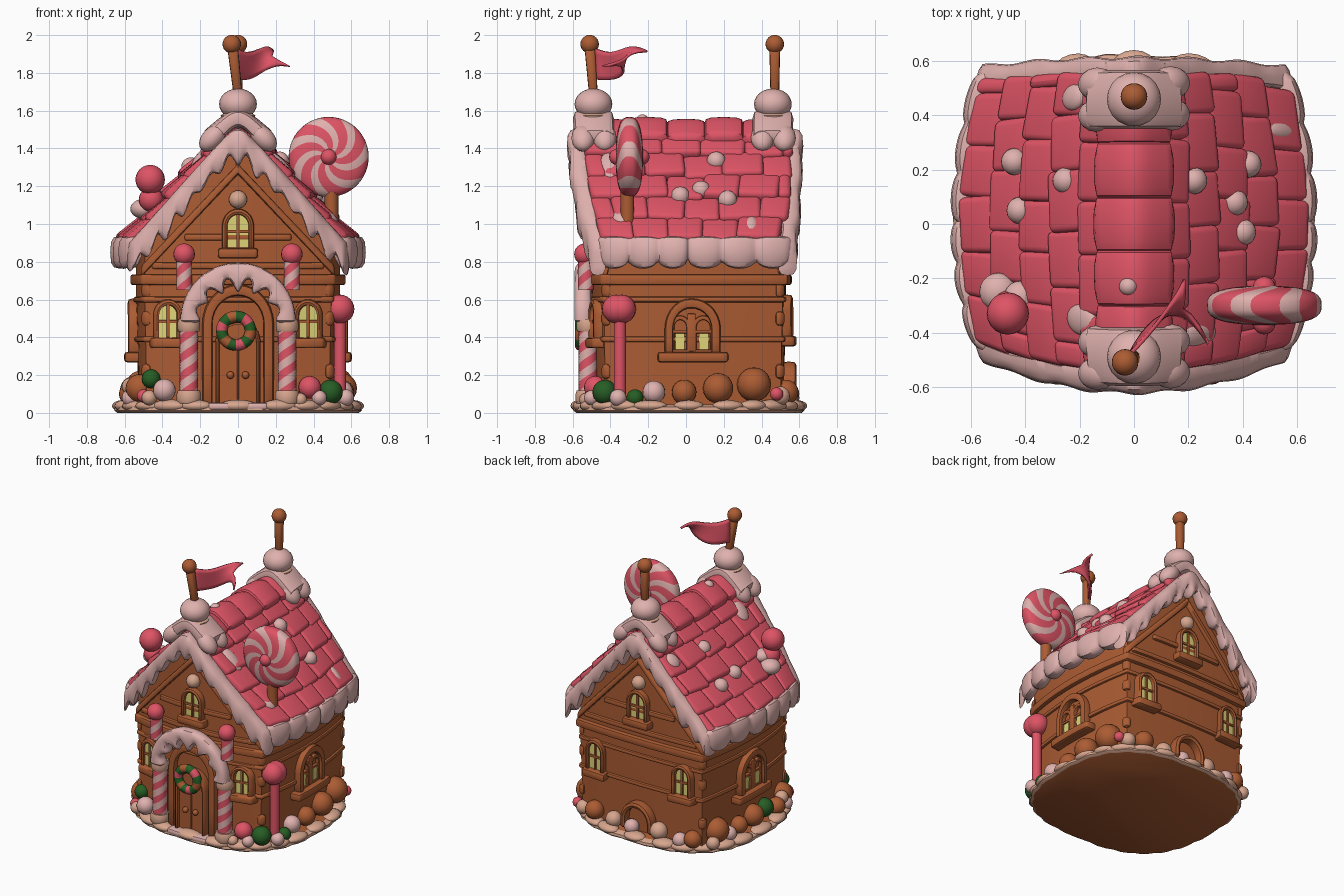
import bpy, bmesh, math, random
from mathutils import Vector as V, Matrix

if "Cube" in bpy.data.objects:
    bpy.data.objects.remove(bpy.data.objects["Cube"])
random.seed(4)
pi, cos, sin = math.pi, math.cos, math.sin
I = Matrix.Identity(4)

def mat(name, *c):
    m = bpy.data.materials.new(name)
    m.diffuse_color = (*c, 1)
    m.use_nodes = True
    m.node_tree.nodes["Principled BSDF"].inputs["Base Color"].default_value = m.diffuse_color
    return m
BROWN = mat("gingerbread", .41, .107, .033)
PINK = mat("candy_pink", .73, .088, .13)
ICING = mat("icing", .74, .44, .42)
BISCUIT = mat("biscuit", .68, .38, .27)
YELLOW = mat("window_glow", .74, .66, .19)
GREEN = mat("leaf_green", .02, .11, .018)

def warp(v):
    # bulge the whole house outward in plan
    x, y = v.x, v.y
    v.x = x * (1 - .35 * y * y)
    v.y = y * (1 - (.45 if y < 0 else .12) * x * x)

def finish(name, bm, mats, bevel=0, bent=True, seg=2, angle=42):
    bmesh.ops.recalc_face_normals(bm, faces=bm.faces)
    if bevel:
        es = [e for e in bm.edges if len(e.link_faces) == 2 and e.calc_face_angle() > .6]
        bmesh.ops.bevel(bm, geom=es, offset=bevel, segments=seg, affect='EDGES', profile=.5, clamp_overlap=True)
    if bent:
        for v in bm.verts:
            warp(v.co)
    me = bpy.data.meshes.new(name)
    bm.to_mesh(me)
    bm.free()
    for m in mats if isinstance(mats, list) else [mats]:
        me.materials.append(m)
    me.shade_smooth()
    me.set_sharp_from_angle(angle=math.radians(angle))
    o = bpy.data.objects.new(name, me)
    bpy.context.collection.objects.link(o)
    return o

def box(bm, c, size, M=I):
    r = bmesh.ops.create_cube(bm, size=1, matrix=M @ Matrix.Translation(c) @ Matrix.Diagonal((*size, 1)))
    es = {e for v in r['verts'] for e in v.link_edges}
    long = [e for e in es if e.calc_length() > .3]
    if long:
        bmesh.ops.subdivide_edges(bm, edges=long, cuts=9, use_grid_fill=True)

def boxes(name, items, m, bevel=.012, M=I):
    bm = bmesh.new()
    for c, s in items:
        box(bm, c, s, M)
    return finish(name, bm, m, bevel)

def balls(name, items, m, flat=1):
    bm = bmesh.new()
    for x, y, z, r in items:
        bmesh.ops.create_uvsphere(bm, u_segments=20, v_segments=12, radius=r,
                                  matrix=Matrix.Translation((x, y, z)) @ Matrix.Diagonal((1, 1, flat, 1)))
    return finish(name, bm, m, bent=False)

def loft(bm, rings, mi=lambda i, k: 0, caps=True):
    vs = [[bm.verts.new(p) for p in r] for r in rings]
    n = len(rings[0])
    for i in range(len(vs) - 1):
        for k in range(n):
            f = bm.faces.new((vs[i][k], vs[i][(k + 1) % n], vs[i + 1][(k + 1) % n], vs[i + 1][k]))
            f.material_index = mi(i, k)
    if caps:
        bm.faces.new(vs[0])
        bm.faces.new(vs[-1])

def rope(name, path, m, M=I, n=12, bent=True):
    """path: (centre, half height vector, half depth vector) per ring; rounded ends"""
    p = [tuple(map(V, q)) for q in path]
    a, b = p[0], p[-1]
    end = lambda q, r: (q[0] + (q[0] - r[0]).normalized() * .015, q[1] * .6, q[2] * .6)
    p = [end(a, p[1])] + p + [end(b, p[-2])]
    soft = lambda t: math.copysign(abs(t) ** .65, t)
    bm = bmesh.new()
    loft(bm, [[M @ (c + h * soft(sin(2 * pi * k / n)) + d * soft(cos(2 * pi * k / n)))
               for k in range(n)] for c, h, d in p])
    return finish(name, bm, m, bent=bent)

def turned(name, c, prof, mats, cols=24, twist=0, rule=lambda i, k: 0, axis='Z', bent=False):
    """lathe profile (radius, height, twist share) with helical stripes by rule"""
    R = Matrix.Translation(c) @ (Matrix.Rotation(pi / 2, 4, 'X') if axis == 'Y' else I)
    bm = bmesh.new()
    loft(bm, [[R @ V((r * cos(a), r * sin(a), z)) for a in
               [2 * pi * k / cols + twist * t for k in range(cols)]] for r, z, t in prof], rule)
    return finish(name, bm, mats, bent=bent)

def rod(name, c, r, h, m, striped=False):
    return turned(name, c, [(r, h * i / 24, i / 24) for i in range(25)], m, 24, h * 32 * striped,
                  lambda i, k: int(striped and k // 6 % 2))

def arch_pts(w, h, n=14):
    # arched outline: legs then half round
    a = w / 2
    pts = [(-a, 0, -1, 0), (-a, (h - a) / 2, -1, 0)]
    pts += [(-a * cos(pi * i / n), h - a + a * sin(pi * i / n), -cos(pi * i / n), sin(pi * i / n)) for i in range(n + 1)]
    return pts + [(a, (h - a) / 2, 1, 0), (a, 0, 1, 0)]

def arch_frame(name, w, h, t, d, M, m=BROWN):
    rope(name, [((x, -d / 2, z), (nx * t, 0, nz * t), (0, d, 0)) for x, z, nx, nz in arch_pts(w, h)], m, M, 8)

def arch_plate(name, w, h, M, m, d=.009):
    bm = bmesh.new()
    loft(bm, [[M @ V((x, y, z)) for x, z, _, _ in arch_pts(w, h)] for y in (0, -d)])
    finish(name, bm, m)

def window(name, x, y, z, w, h, turn=0, twin=False):
    M = Matrix.Translation((x, y, z)) @ Matrix.Rotation(turn, 4, 'Z')
    if twin:
        boxes(name + "_pane", [((s * w * .25, -.008, .05), (w * .2, .009, .09)) for s in (-1, 1)], YELLOW, 0, M)
        boxes(name + "_rails", [((0, -.008, .0), (w, .03, .02)), ((0, -.008, .105), (w * .9, .025, .018)),
                                ((0, -.008, .1), (.045, .03, .2))], BROWN, .005, M)
        for s in (-1, 1):
            arch_frame(name + "_inner_frame", w * .36, h * .7, .012, .015, M @ Matrix.Translation((s * w * .24, 0, 0)))
    else:
        arch_plate(name + "_pane", w, h, M @ Matrix.Translation((0, -.01, 0)), YELLOW)
        boxes(name + "_bars", [((0, -.012, h / 2), (.018, .036, h)), ((0, -.012, h * .45), (w, .034, .016))], BROWN, .003, M)
    arch_frame(name + "_frame", w, h, .026 if twin else .016, .03, M)
    boxes(name + "_sill", [((0, -.02, -.03), (w * 1.5, .085, .055))], BROWN, .015, M)

# walls, slightly narrower at the foot
top = lambda x: 1.47 - 1.03 * abs(x)
bm = bmesh.new()
xs = [-.54 + 1.08 * i / 20 for i in range(21)]
ys = [-.5 + 1.03 * i / 12 for i in range(13)]
per = [(x, -.5) for x in xs] + [(.54, y) for y in ys[1:]] + [(x, .53) for x in xs[-2::-1]] + [(-.54, y) for y in ys[-2:0:-1]]
loft(bm, [[(x * f, y * f, z) for x, y in per] for z, f in ((.03, .975), (.39, .99), (.6, 1))] + [[(x, y, top(x)) for x, y in per]], caps=False)
finish("walls", bm, BROWN)

# wall ledges, eave beams and corner blocks
for z, h, e in ((.39, .03, .012), (.6, .03, .014), (.705, .055, .03)):
    boxes("wall_ledge", [((0, .015, z), (1.08 + 2 * e, 1.03 + 2 * e, h))], BROWN, .012)
for s in (-1, 1):
    boxes("corner_blocks", [((s * .53, y, z), (.05, .05, .08)) for y in (-.485, .515) for z in (.22, .5, .65)], BROWN, .022)
    for y in (-.5, .53):
        rope("gable_trim", [((s * .55 * t, y, 1.29 - .53 * t), (0, 0, .028), (0, .025, 0)) for t in [i / 8 for i in range(9)]], BROWN)
boxes("gable_beams", [((0, y, z), (w, .04, .035)) for y in (-.5, .53) for z, w in ((.78, 1.0), (.93, .62))], BROWN, .01)

# base with biscuit rim
sp = lambda t, e=.75: math.copysign(abs(t) ** e, t)
bm = bmesh.new()
N = 72
plan = lambda k, f: (.63 * f * sp(cos(2 * pi * k / N)), .015 + .588 * f * sp(sin(2 * pi * k / N)))
loft(bm, [[(*plan(k, f + .01 * sin(k * 2.1)), z) for k in range(N)] for f, z in ((1.01, 0), (1.035, .012), (1.03, .03), (.97, .045))], lambda i, k: 1)
finish("base_plate", bm, [BROWN, BISCUIT], bent=False)
bm = bmesh.new()
for k in range(0, N, 3):
    x, y = plan(k, .97)
    bmesh.ops.create_uvsphere(bm, u_segments=16, v_segments=10, radius=1, matrix=Matrix.Translation((x, y, .037)) @
        Matrix.Rotation(2 * pi * k / N, 4, 'Z') @ Matrix.Diagonal((.056, random.uniform(.075, .1), random.uniform(.03, .035), 1)))
finish("base_rim", bm, BISCUIT, bent=False)
boxes("door_step", [((0, -.55, .035), (.36, .1, .04))], ICING, .015)

# roof deck, pink above and brown below
bm = bmesh.new()
prof = [(-.61, .88), (0, 1.51), (.61, .88), (.6, .81), (0, 1.43), (-.6, .81)]
loft(bm, [[(x, -.54 + 1.1 * i / 10, z) for x, z in prof] for i in range(11)], lambda i, k: 0 if k < 2 else 1)
finish("roof_deck", bm, [PINK, BROWN])

# staggered puffy roof tiles
bm = bmesh.new()
slope = math.atan(1.03)
for s in (-1, 1):
    for r in range(5):
        x = .12 + r * .109
        cuts = [-.54] + [-.54 + (.1 if r % 2 else .21) + .21 * i + random.uniform(-.015, .015) for i in range(5)] + [.56]
        for y0, y1 in zip(cuts, cuts[1:]):
            if y1 - y0 < .04:
                continue
            M = (Matrix.Translation((s * x, (y0 + y1) / 2, 1.525 - 1.03 * x + random.uniform(-.01, .012))) @
                 Matrix.Rotation(s * (slope - .13), 4, 'Y') @ Matrix.Rotation(random.uniform(-.08, .08), 4, 'Z'))
            bmesh.ops.create_cube(bm, size=1, matrix=M @ Matrix.Diagonal((.182, y1 - y0 + .006, .085, 1)))
finish("roof_tiles", bm, PINK, .034, seg=4)

def saddle(name, y, hw, m, half, lift, th):
    xs = [half * (i / 8 - 1) for i in range(17)]
    rope(name, [((x, y, 1.56 + lift - 1.0 * (math.sqrt(x * x + .004) - .063)), (x * 6 * th / 2, 0, th), (0, hw, 0)) for x in xs], m)
for i in range(5):
    saddle("ridge_tile", -.4 + .2 * i, .104, PINK, .13, -.038 + .01 * (i % 2), .035)

# icing drips along both gable ends
def drip(x):
    w = .5 + .5 * cos(2 * pi * x / .108)
    return .1 + .08 * w ** 1.0 * (.7 + .3 * sin(13 * x + 1))
for name, y in (("front_gable_icing", -.575), ("back_gable_icing", .565)):
    path = []
    for i in range(121):
        x = .645 * (i / 60 - 1)
        t = 1.51 - 1.0 * (math.sqrt(x * x + .002) - .04)
        d = drip(x) + .02
        path.append(((x, y, t - d / 2), (0, 0, d / 2), (0, .05 + .006 * sin(x * 29 + 1), 0)))
    rope(name, path, ICING)
# lumpy icing along the eaves
for s in (-1, 1):
    path = []
    for i in range(81):
        y = -.56 + 1.14 * i / 80
        l = abs(sin(pi * 6 * i / 80)) ** .45
        path.append(((s * (.612 + .012 * l), y, .868 - .018 * l), (0, 0, .055 + .032 * l), (.042 + .012 * l, 0, 0)))
    rope("eave_icing", path, ICING)

# snow saddles, finials and poles
for y, lean, name in ((-.49, -.03, "front"), (.46, 0, "back")):
    saddle(name + "_ridge_icing", y, .108, ICING, .165, .0, .05)
    bm = bmesh.new()
    for s, d in ((-1, -.06), (-1, .055), (1, -.055), (1, .06)):
        bmesh.ops.create_uvsphere(bm, u_segments=16, v_segments=10, radius=1, matrix=Matrix.Translation((s * .135, y + d, 1.455)) @
            Matrix.Rotation(s * slope, 4, 'Y') @ Matrix.Diagonal((.085, .062, .055, 1)))
    finish(name + "_ridge_drips", bm, ICING, bent=False)
    balls(name + "_finial", [(0, y, 1.635, .1)], ICING, .82)
    turned(name + "_finial_collar", (0, y, 1.55), [(.085, 0, 0), (.092, .025, 0), (.06, .045, 0)], BISCUIT)
    py = y + .01 * (lean == 0)
    rope(name + "_pole", [((lean * t, py - .02 * t * (lean < 0), 1.68 + .27 * t), (.023 + .006 * t, 0, 0), (0, .023 + .006 * t, 0))
                          for t in (0, .5, 1)], BROWN, bent=False)
    balls(name + "_pole_knob", [(lean * 1.1, py - .02 * (lean < 0), 1.952, .049)], BROWN)

# swallow tail flag
bm = bmesh.new()
g = []
for i in range(13):
    row = []
    for j in range(7):
        t, v = i / 12, j / 6
        L = t * (1 - .24 * (1 - abs(2 * v - 1)))
        y = v * .28 * L + (1 - v) * (.5 * L * (1 - L) + .04 * L)
        row.append(bm.verts.new((-.01 + L * (.28 - .08 * v * L), -.485 + y,
                                 1.765 + .165 * v + L * (.075 - .085 * v) - .018 * sin(L * 6.3))))
    g.append(row)
for i in range(12):
    for j in range(6):
        bm.faces.new((g[i][j], g[i + 1][j], g[i + 1][j + 1], g[i][j + 1]))
md = finish("flag", bm, PINK, bent=False).modifiers.new("thick", 'SOLIDIFY')
md.thickness = .014

# large swirl lollipop
prof = [(.212 * sp(sin(pi * i / 24), .8), .072 * sp(cos(pi * i / 24), .7), sin(pi * i / 24)) for i in range(1, 24)]
turned("lollipop_swirl", (.48, -.3, 1.355), prof, [PINK, ICING], 49, 1.3, lambda i, k: int(k % 7 > 3), 'Y')
balls("lollipop_hub", [(.48, -.365, 1.355, .042), (.48, -.235, 1.355, .042)], PINK)
rod("lollipop_stick", (.495, -.31, 1.0), .036, .2, BROWN)

# roof candies and icing dabs
balls("roof_candy", [(-.465, -.33, 1.235, .078), (-.46, -.31, 1.13, .065)], PINK)
balls("roof_candy_icing", [(-.5, -.25, 1.08, .07), (-.42, -.27, 1.13, .06)], ICING, .75)
balls("roof_snowballs", [(x, y, 1.56 - 1.03 * abs(x), .05) for x, y in ((-.44, .23), (-.25, .16), (.22, .16), (.42, .22), (-.42, .05),
                         (.4, -.03), (.37, .08))] + [(-.02, -.23, 1.545, .035)], ICING)
bm = bmesh.new()
for x, y, a, b in ((-.24, .47, .06, .05), (.57, .36, .09, .04), (.25, -.42, .1, .05), (-.2, -.36, .08, .06), (.52, -.4, .05, .05)):
    bmesh.ops.create_uvsphere(bm, u_segments=16, v_segments=10, radius=1, matrix=Matrix.Translation((x, y, 1.563 - 1.03 * abs(x))) @
        Matrix.Rotation(math.copysign(slope, x), 4, 'Y') @ Matrix.Diagonal((a, b, .028, 1)))
finish("roof_icing_dabs", bm, ICING)

# windows on every side
for s in (-1, 1):
    window("front_window", s * .41, -.5, .4, .135, .185)
    window("back_window", s * .39, .53, .41, .14, .2, pi)
    window("side_window", s * .54, .03, .325, .27, .255, s * pi / 2, True)
window("front_attic_window", 0, -.5, .875, .155, .19)
window("back_attic_window", 0, .53, .875, .155, .19, pi)
balls("gable_studs", [(0, -.51, 1.13, .048), (0, .54, 1.13, .048)], BISCUIT)
# back niche
Mb = Matrix.Translation((0, .525, .08)) @ Matrix.Rotation(pi, 4, 'Z')
arch_frame("back_niche", .24, .17, .022, .04, Mb)

# door with frame, knobs and wreath
Md = Matrix.Translation((0, -.505, .05))
arch_frame("door_surround", .36, .6, .03, .03, Md)
arch_plate("door_panel", .22, .42, Md, BROWN, .03)
arch_frame("door_frame", .24, .44, .013, .04, Md)
boxes("door_groove_bar", [((0, -.536, .2), (.01, .01, .26))], BROWN, .004)
balls("door_knobs", [(s * .04, -.545, .2, .02) for s in (-1, 1)], BROWN)
bm = bmesh.new()
loft(bm, [[(-.01 + cos(a) * (.076 + .03 * cos(b)), -.56 + .03 * sin(b), .435 + sin(a) * (.076 + .03 * cos(b)))
           for b in [2 * pi * k / 10 for k in range(10)]] for a in [2 * pi * i / 48 for i in range(49)]],
     lambda i, k: (0, 1, 0, 2)[i // 4 % 4], caps=False)
finish("wreath", bm, [GREEN, PINK, BROWN], bent=False)

# striped porch pillars with capitals and upper candy posts
for s in (-1, 1):
    rod("porch_pillar", (s * .26, -.52, .1), .05, .35, [PINK, ICING], True)
    for z, r in ((.05, .065), (.43, .06)):
        turned("pillar_capital", (s * .26, -.52, z), [(r * .9, 0, 0), (r, .015, 0), (r, .05, 0), (r * .9, .068, 0)], BISCUIT)
    rod("upper_post", (s * .285, -.53, .65), .042, .16, [PINK, ICING], True)
    balls("upper_post_candy", [(s * .285, -.535, .84, .057)], PINK)

# dripping porch arch
path = []
for i in range(91):
    a = pi * i / 90
    w = (.5 + .5 * cos(a * 12)) ** 1.1 * (.025 + .05 * sin(a) ** 2)
    d = V((-cos(a), 0, sin(a)))
    low = .225 - w
    path.append((V((0, -.545, .49)) + d * (.305 + low) / 2, d * (.305 - low) / 2, (0, .045, 0)))
rope("porch_arch_icing", path, ICING, bent=False)

# tall side lollipop
rod("garden_lollipop_stick", (.54, -.35, .06), .032, .45, PINK)
balls("garden_lollipop", [(.54, -.355 + d, .55, .076) for d in (-.014, .014)], PINK)

# candies around the base
balls("brown_candies", [(.55, -.01, .11, .065), (.55, .17, .13, .08), (.52, .36, .15, .09), (-.52, -.35, .13, .075), (-.55, .02, .12, .075),
      (-.55, .18, .11, .06), (-.51, .38, .14, .085), (-.57, -.22, .1, .06), (.36, .53, .11, .065), (-.42, .52, .1, .06)], BROWN)
balls("green_candies", [(.49, -.43, .11, .065), (-.46, -.44, .18, .05), (-.54, -.12, .12, .065), (.56, -.27, .08, .045)], GREEN)
balls("pink_candies", [(.38, -.48, .135, .06), (.53, .48, .1, .035), (-.5, -.46, .09, .035)], PINK)
balls("pale_candies", [(.55, -.17, .11, .06), (-.39, -.5, .12, .06), (.43, -.5, .08, .04), (.57, -.36, .08, .045),
      (-.57, -.33, .08, .045), (-.55, .29, .09, .05), (.05, .55, .08, .05), (-.33, .54, .08, .05)], ICING)
balls("biscuit_pebbles", [(.2, .54, .09, .055), (-.16, .54, .1, .06), (.47, .5, .09, .05),
      (-.54, .46, .08, .045), (-.47, -.49, .08, .04), (-.57, -.28, .14, .045), (.33, -.53, .07, .035)], BISCUIT)
